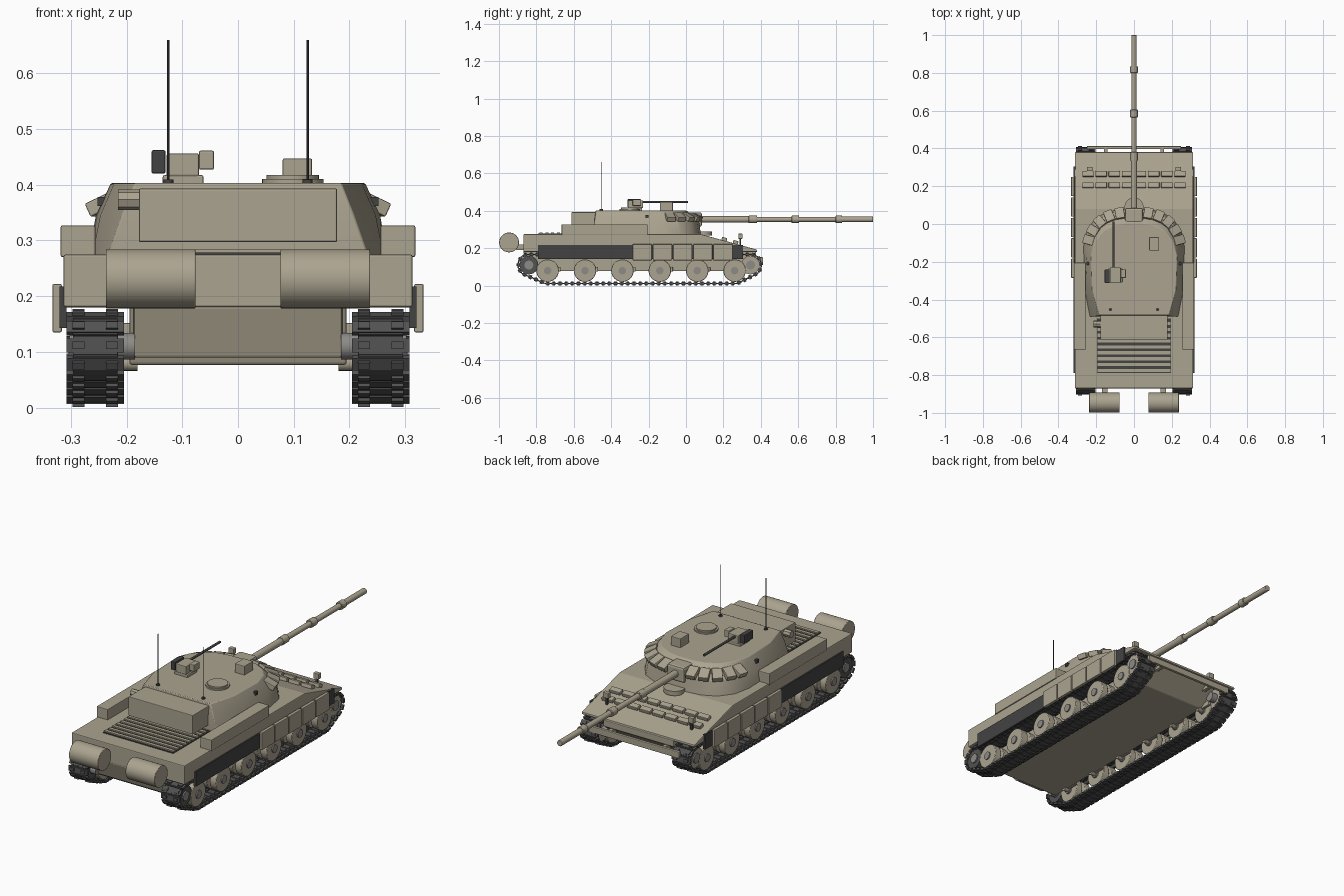
import bpy, bmesh, math
from mathutils import Matrix, Vector, geometry

if "Cube" in bpy.data.objects:
    bpy.data.objects.remove(bpy.data.objects["Cube"])

def material(name, c):
    m = bpy.data.materials.new(name)
    m.diffuse_color = (*c, 1)
    m.use_nodes = True
    m.node_tree.nodes["Principled BSDF"].inputs["Base Color"].default_value = m.diffuse_color
    return m

TAN = material("tan_paint", (0.41, 0.37, 0.28))
DARK = material("dark_rubber", (0.055, 0.055, 0.055))
STEEL = material("track_steel", (0.085, 0.085, 0.085))
GREY = material("hub_grey", (0.27, 0.26, 0.24))

def finish(name, bm, mat, bevel=0, smooth=False):
    bmesh.ops.recalc_face_normals(bm, faces=bm.faces)
    me = bpy.data.meshes.new(name)
    bm.to_mesh(me)
    bm.free()
    ob = bpy.data.objects.new(name, me)
    bpy.context.collection.objects.link(ob)
    me.materials.append(mat)
    if bevel:
        b = ob.modifiers.new("bevel", 'BEVEL')
        b.width, b.segments, b.limit_method = bevel, 2, 'ANGLE'
    if smooth:
        bpy.ops.object.select_all(action='DESELECT')
        ob.select_set(True)
        bpy.context.view_layer.objects.active = ob
        bpy.ops.object.shade_smooth_by_angle(angle=math.radians(35))
    return ob

def add_box(bm, c, s, rot=Matrix()):
    m = Matrix.Translation(c) @ rot @ Matrix.Diagonal((*s, 1))
    bmesh.ops.create_cube(bm, size=1, matrix=m)

def box(name, x, y, z, mat=TAN, bevel=0.003):
    """Box from (min, max) ranges on each axis."""
    bm = bmesh.new()
    r = (x, y, z)
    add_box(bm, [(a + b) / 2 for a, b in r], [abs(b - a) for a, b in r])
    return finish(name, bm, mat, bevel)

def cyl(name, axis, c, radius, a, b, mat=TAN, seg=32, bevel=0):
    """Cylinder along an axis from a to b; c gives the other two coordinates."""
    bm = bmesh.new()
    rot = {'x': Matrix.Rotation(math.pi / 2, 4, 'Y'), 'y': Matrix.Rotation(math.pi / 2, 4, 'X'), 'z': Matrix()}[axis]
    p = list(c)
    p.insert('xyz'.index(axis), (a + b) / 2)
    bmesh.ops.create_cone(bm, cap_ends=True, segments=seg, radius1=radius, radius2=radius,
                          depth=abs(b - a), matrix=Matrix.Translation(p) @ rot)
    return finish(name, bm, mat, bevel, True)

def loft(name, rings, mat=TAN, bevel=0, smooth=False):
    """Closed skin through rings of equal point count, capped at both ends."""
    bm = bmesh.new()
    vs = [[bm.verts.new(p) for p in r] for r in rings]
    n = len(vs[0])
    for lo, hi in zip(vs, vs[1:]):
        for i in range(n):
            bm.faces.new((lo[i], lo[(i + 1) % n], hi[(i + 1) % n], hi[i]))
    bm.faces.new(vs[0])
    bm.faces.new(vs[-1])
    return finish(name, bm, mat, bevel, smooth)

def side_profile(name, pts, w, mat=TAN):
    return loft(name, [[(x, y, z) for y, z in pts] for x in (-w, w)], mat, 0.004)

# Hull
side_profile("upper_hull", [(-0.87, 0.18), (-0.87, 0.275), (0.08, 0.275), (0.38, 0.192), (0.38, 0.18)], 0.313)
side_profile("lower_hull", [(-0.86, 0.185), (-0.82, 0.077), (0.27, 0.077), (0.375, 0.15), (0.375, 0.185)], 0.195)
side_profile("rear_plate", [(-0.87, 0.182), (-0.838, 0.09), (-0.82, 0.09), (-0.84, 0.182)], 0.187)
box("front_blade", (-0.25, 0.25), (0.397, 0.412), (0.12, 0.152))
for s in (-1, 1):
    box("blade_arm", (s * 0.14, s * 0.16), (0.34, 0.4), (0.125, 0.147))

# Glacis armour bricks and headlamps
slope = math.atan2(-0.083, 0.30)
bm = bmesh.new()
for y in (0.205, 0.265):
    z = 0.275 + (y - 0.08) * math.tan(slope) + 0.008
    for i in range(8):
        add_box(bm, ((i - 3.5) * 0.0695, y, z), (0.06, 0.028, 0.018), Matrix.Rotation(slope, 4, 'X'))
finish("glacis_bricks", bm, TAN, 0.003)
for s in (-1, 1):
    box("lamp_post", (s * 0.23, s * 0.24), (0.285, 0.295), (0.21, 0.26), DARK, 0)
    box("headlamp", (s * 0.22, s * 0.25), (0.28, 0.302), (0.25, 0.278))
cyl("driver_hatch", 'z', (0, 0.09), 0.05, 0.268, 0.29)

# Engine grille and fuel drums
box("grille_bed", (-0.195, 0.195), (-0.79, -0.5), (0.27, 0.278), DARK, 0)
bm = bmesh.new()
for i in range(9):
    add_box(bm, (0, -0.775 + i * 0.031, 0.28), (0.385, 0.017, 0.008))
finish("grille_slats", bm, TAN)
for s in (-1, 1):
    cyl("fuel_drum", 'x', (-0.946, 0.231), 0.053, s * 0.076, s * 0.237, bevel=0.002)
    box("drum_bracket", (s * 0.14, s * 0.17), (-0.91, -0.86), (0.19, 0.22))

# Fenders, skirts and wheels on both sides
WHEELS = [-0.74 + 0.2 * i for i in range(6)]
SPROCKET, IDLER = (-0.84, 0.11), (0.345, 0.11)

def track(s):
    pts = []
    for (cy, cz), r in ((SPROCKET, 0.056), (IDLER, 0.056), ((-0.74, 0.08), 0.068), ((0.26, 0.08), 0.068)):
        pts += [Vector((cy + r * math.cos(a * math.tau / 64), cz + r * math.sin(a * math.tau / 64))) for a in range(64)]
    loop = [pts[i] for i in geometry.convex_hull_2d(pts)]
    loop.append(loop[0])
    total = sum((b - a).length for a, b in zip(loop, loop[1:]))
    n = round(total / 0.033)
    step, along, k = total / n, 0, 0
    bm = bmesh.new()
    for a, b in zip(loop, loop[1:]):
        d = (b - a).length
        while k < n and k * step <= along + d:
            p = a.lerp(b, (k * step - along) / d)
            t = (b - a).normalized()
            rot = Matrix.Rotation(math.atan2(t.y, t.x), 4, 'X')
            c = Vector((s * 0.256, p.x, p.y))
            add_box(bm, c, (0.103, 0.025, 0.011), rot)
            add_box(bm, c, (0.08, step, 0.006), rot)
            for dx in (-0.03, 0.03):
                for o in (-0.007, 0.007):
                    add_box(bm, c + rot @ Vector((dx, 0, o)), (0.022, 0.014, 0.008), rot)
            k += 1
        along += d
    finish("track", bm, STEEL)

for s in (-1, 1):
    track(s)
    for y in WHEELS:
        for a, b in ((0.213, 0.247), (0.263, 0.298)):
            cyl("road_wheel", 'x', (y, 0.08), 0.06, s * a, s * b, bevel=0.003)
        cyl("wheel_hub", 'x', (y, 0.08), 0.02, s * 0.205, s * 0.304, GREY, 16)
        cyl("wheel_axle", 'x', (y, 0.08), 0.014, s * 0.18, s * 0.21, TAN, 16)
        arm = box("suspension_arm", (s * 0.192, s * 0.206), (y - 0.01, y + 0.07), (0.075, 0.1))
    for nm, (y, z), mat in (("drive_sprocket", SPROCKET, STEEL), ("front_idler", IDLER, TAN)):
        for a, b in ((0.215, 0.245), (0.265, 0.296)):
            cyl(nm, 'x', (y, z), 0.05, s * a, s * b, mat, 24)
        cyl(nm + "_hub", 'x', (y, z), 0.024, s * 0.185, s * 0.302, GREY, 16)
    box("rubber_skirt", (s * 0.308, s * 0.32), (-0.79, 0.305), (0.143, 0.217), DARK, 0)
    for i in range(5):
        y = -0.285 + i * 0.108
        box("skirt_panel", (s * 0.316, s * 0.333), (y, y + 0.102), (0.135, 0.222))
    box("fender_bin", (s * 0.256, s * 0.318), (-0.665, -0.205), (0.27, 0.327))

# Turret: half outlines from rear to nose, mirrored
def ring(half, zs):
    pts = [(x, y, z) for (x, y), z in zip(half, zs)]
    return pts + [(-x, y, z) for x, y, z in reversed(pts)]

base = [(0.235, -0.49), (0.262, -0.35), (0.268, -0.12), (0.25, -0.03), (0.2, 0.035), (0.13, 0.068), (0.045, 0.08)]
mid = [(0.208, -0.49), (0.247, -0.35), (0.255, -0.13), (0.238, -0.04), (0.19, 0.025), (0.125, 0.058), (0.045, 0.07)]
roof = [(0.185, -0.482), (0.222, -0.35), (0.228, -0.17), (0.205, -0.09), (0.16, -0.035), (0.1, -0.005), (0.04, 0.005)]
loft("turret", [ring(base, [0.27] * 7), ring(mid, [0.345] * 7), ring(roof, [0.403] * 4 + [0.402, 0.401, 0.4])], TAN, 0.003, True)
box("bustle_bin", (-0.178, 0.178), (-0.612, -0.47), (0.297, 0.393))
cyl("snorkel_tube", 'x', (-0.53, 0.373), 0.018, -0.215, -0.17, seg=8)
for s in (-1, 1):
    box("side_knob", (s * 0.235, s * 0.252), (-0.217, -0.2), (0.362, 0.378), DARK, 0)

# Turret front armour bricks
bm = bmesh.new()
for s in (-1, 1):
    for x, y, deg in ((0.075, 0.055, 10), (0.13, 0.04, 22), (0.18, 0.01, 40), (0.215, -0.035, 60), (0.237, -0.085, 75)):
        rot = Matrix.Rotation(math.radians(-s * deg), 4, 'Z') @ Matrix.Rotation(math.radians(-25), 4, 'X')
        add_box(bm, (s * x, y, 0.367), (0.048, 0.062, 0.026), rot)
finish("turret_bricks", bm, TAN, 0.003)

# Gun
box("mantlet", (-0.048, 0.048), (-0.01, 0.085), (0.315, 0.392), bevel=0.01)
for nm, r, a, b in (("gun_barrel", 0.0135, 0.05, 1.0), ("gun_root", 0.017, 0.05, 0.36), ("gun_muzzle", 0.0145, 0.82, 1.0),
                    ("barrel_sleeve", 0.02, 0.335, 0.38), ("barrel_sleeve", 0.02, 0.565, 0.605), ("barrel_sleeve", 0.02, 0.8, 0.835)):
    cyl(nm, 'y', (0, 0.354), r, a, b, bevel=0.002)

# Cupola, sight and machine gun on the roof
cyl("cupola_base", 'z', (0.098, -0.3), 0.055, 0.398, 0.41)
cyl("cupola_lid", 'z', (0.098, -0.3), 0.047, 0.408, 0.417)
box("sight_box", (0.08, 0.133), (-0.14, -0.07), (0.4, 0.447))
box("gun_mount", (-0.135, -0.062), (-0.31, -0.235), (0.398, 0.417))
box("machine_gun_body", (-0.128, -0.07), (-0.31, -0.23), (0.415, 0.456))
box("machine_gun_sight", (-0.07, -0.043), (-0.285, -0.24), (0.427, 0.461))
box("ammo_box", (-0.155, -0.13), (-0.312, -0.24), (0.42, 0.462), DARK)
cyl("machine_gun_barrel", 'y', (-0.108, 0.447), 0.006, -0.24, 0.012, DARK, 12)
for s in (-1, 1):
    cyl("antenna_base", 'z', (s * 0.125, -0.453), 0.009, 0.4, 0.409, DARK, 12)
    cyl("antenna", 'z', (s * 0.125, -0.453), 0.002, 0.4, 0.66, DARK, 8)
